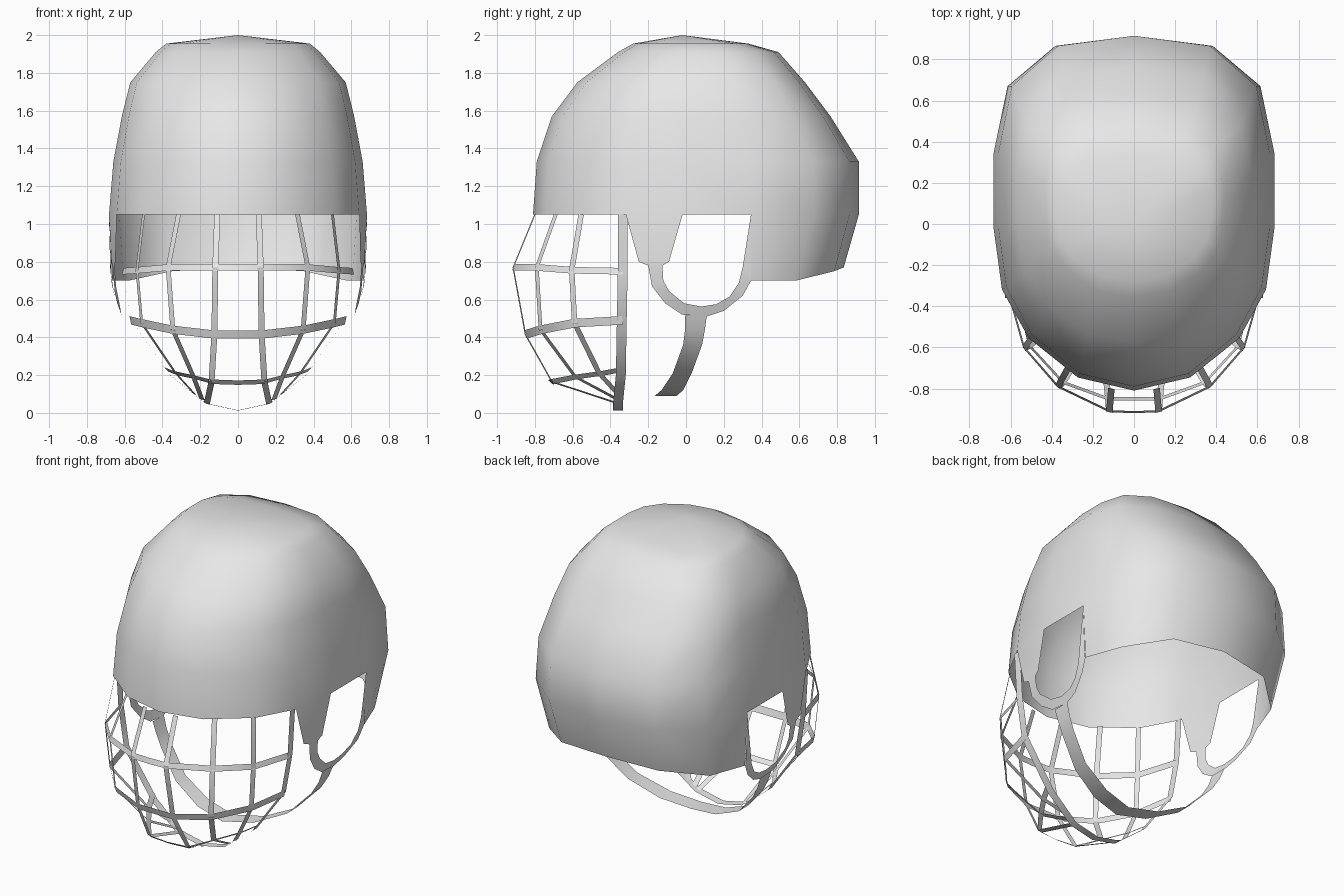
import bpy, bmesh, math
from mathutils import Vector

if "Cube" in bpy.data.objects:
    bpy.data.objects.remove(bpy.data.objects["Cube"], do_unlink=True)

# One plain material for every part
grey = bpy.data.materials.new("light_grey")
grey.use_nodes = True
grey.diffuse_color = (0.8, 0.8, 0.8, 1)
grey.node_tree.nodes["Principled BSDF"].inputs["Base Color"].default_value = (0.8, 0.8, 0.8, 1)


def finish(name, bm, angle):
    """Turn a half mesh (x >= 0) into a mirrored, smooth shaded object."""
    bmesh.ops.remove_doubles(bm, verts=bm.verts, dist=0.006)
    bmesh.ops.recalc_face_normals(bm, faces=bm.faces)
    mesh = bpy.data.meshes.new(name)
    bm.to_mesh(mesh)
    bm.free()
    mesh.materials.append(grey)
    obj = bpy.data.objects.new(name, mesh)
    bpy.context.collection.objects.link(obj)
    mirror = obj.modifiers.new("mirror", 'MIRROR')
    mirror.use_clip = True
    mirror.merge_threshold = 0.002
    bpy.ops.object.select_all(action='DESELECT')
    obj.select_set(True)
    bpy.context.view_layer.objects.active = obj
    bpy.ops.object.shade_smooth_by_angle(angle=math.radians(angle))
    return obj


def bridge(bm, row_a, row_b):
    """Skin two rows of vertices."""
    for i in range(len(row_a) - 1):
        bm.faces.new((row_a[i], row_a[i + 1], row_b[i + 1], row_b[i]))


def strip(bm, pairs):
    """Skin a band given as pairs of edge points."""
    rows = [[bm.verts.new(p) for p in pair] for pair in pairs]
    for a, b in zip(rows, rows[1:]):
        bridge(bm, a, b)


def lerp_table(table, t):
    """Piecewise linear lookup in ascending (t, value) points."""
    if t <= table[0][0]:
        return table[0][1]
    for (t0, v0), (t1, v1) in zip(table, table[1:]):
        if t <= t1:
            return v0 + (v1 - v0) * (t - t0) / (t1 - t0)
    return table[-1][1]


# ---------- Helmet shell ----------
# Half outline seen from above, from back to front, in unit size
outline = [(0, 1), (.56, .94), (.9, .7), (1, .3), (1, -.13),
           (.94, -.46), (.75, -.72), (.4, -.93), (0, -1)]
# Height, front y, back y, half width
levels = [(1.05, -.81, .915, .683), (1.33, -.79, .915, .66), (1.57, -.71, .765, .615),
          (1.75, -.575, .63, .57), (1.91, -.36, .49, .435), (1.955, -.28, .33, .38)]
MID = 0.1
bm = bmesh.new()
rings = []
for z, front, back, width in levels:
    ring = []
    for u, v in outline:
        length = (back - MID) if v > 0 else (MID - front)
        ring.append(bm.verts.new((u * width, MID + v * length, z)))
    rings.append(ring)
for a, b in zip(rings, rings[1:]):
    bridge(bm, a, b)
apex = bm.verts.new((0, -.02, 2))
for a, b in zip(rings[-1], rings[-1][1:]):
    bm.faces.new((a, b, apex))

# Neck guard below the back half
neck = [bm.verts.new(p) for p in
        [(0, .835, .77), (.35, .785, .75), (.58, .58, .70), (.667, .344, .70)]]
bridge(bm, rings[0][:4], neck)

# Side tab and loop around the ear opening, as (outer y, z, inner y, z)
side_width = [(.5, .61), (.65, .665), (.8, .68), (1.05, .683)]
side_taper = [(-.32, .94), (-.02, 1)]
ear = [(-.319, 1.05, -.018, 1.05), (-.25, .80, -.09, .80), (-.20, .78, -.125, .78),
       (-.18, .67, -.12, .70), (-.11, .58, -.09, .645), (-.02, .52, -.01, .58),
       (.11, .51, .08, .563), (.20, .54, .16, .575), (.30, .62, .23, .615),
       (.344, .70, .28, .69), (.344, .71, .30, .77)]


def on_side(y, z):
    return (lerp_table(side_width, z) * lerp_table(side_taper, y), y, z)


strip(bm, [(on_side(a, b), on_side(c, d)) for a, b, c, d in ear])
bm.faces.new([bm.verts.new(p) for p in
              (on_side(.344, .71), on_side(.30, .77), (.683, .344, 1.05))])
finish("helmet_shell", bm, 50)

# ---------- Chin strap: x, front y, back y, z ----------
strap = [(.612, -.005, .11, .515), (.585, -.005, .10, .44), (.54, -.015, .085, .36),
         (.40, -.07, .03, .21), (.2, -.13, -.015, .12), (0, -.165, -.05, .09)]
bm = bmesh.new()
strip(bm, [((x, a, z), (x, b, z)) for x, a, b, z in strap])
finish("chin_strap", bm, 50)

# ---------- Face cage: flat bars facing away from the cage centre ----------
CENTRE = Vector((0, -.34, .6))


def bar(name, points, width):
    pts = [Vector(p) for p in points]
    pairs = []
    for i, p in enumerate(pts):
        tangent = pts[min(i + 1, len(pts) - 1)] - pts[max(i - 1, 0)]
        across = tangent.cross(p - CENTRE).normalized() * width / 2
        if p.x == 0:
            across.x = 0
        pairs.append((p - across, p + across))
    bm = bmesh.new()
    strip(bm, pairs)
    finish(name, bm, 30)


bar("upper_cross_bar", [(0, -.915, .77), (.12, -.91, .77), (.37, -.79, .77),
                        (.535, -.60, .755), (.61, -.335, .75)], .036)
bar("middle_cross_bar", [(0, -.85, .415), (.125, -.85, .415), (.345, -.77, .44),
                         (.51, -.59, .475), (.57, -.335, .49)], .046)
bar("lower_cross_bar", [(0, -.715, .16), (.14, -.71, .165), (.235, -.585, .19),
                        (.33, -.44, .21), (.38, -.335, .23)], .036)
bar("inner_upright", [(.11, -.80, 1.05), (.12, -.915, .77), (.125, -.85, .415),
                      (.14, -.71, .165), (.165, -.36, .05)], .032)
bar("middle_upright", [(.315, -.69, 1.05), (.37, -.79, .77), (.345, -.77, .44),
                       (.235, -.585, .19), (.19, -.36, .07)], .032)
bar("outer_upright", [(.50, -.555, 1.05), (.535, -.605, .757), (.51, -.59, .475),
                      (.33, -.46, .21), (.23, -.36, .10)], .032)
bar("cage_frame", [(.628, -.335, 1.05), (.61, -.335, .75), (.565, -.34, .49),
                   (.36, -.345, .2), (.17, -.36, .05), (0, -.36, .013)], .052)
